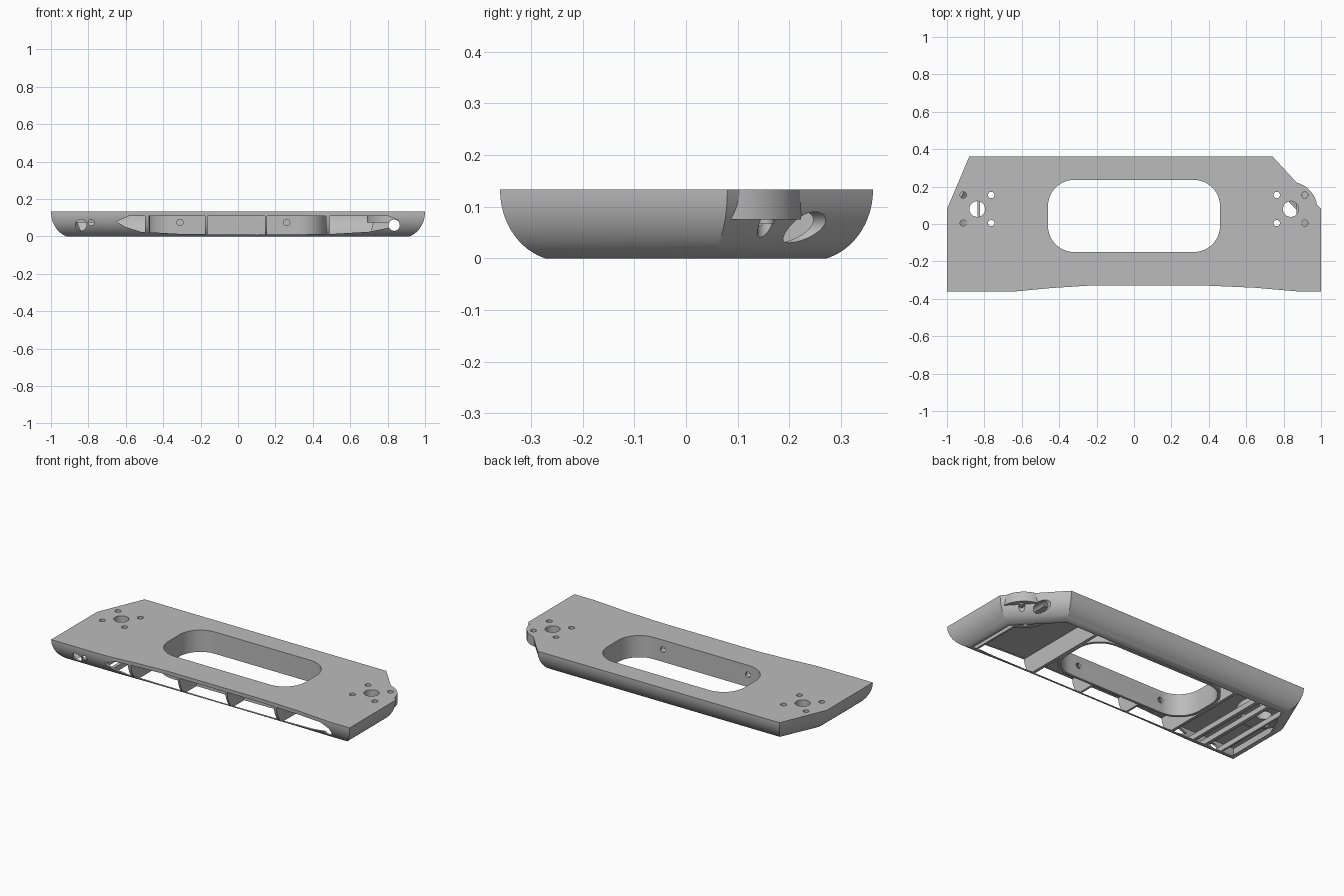
import bpy, bmesh, math
from mathutils import Matrix, Vector

old = bpy.data.objects.get("Cube")
if old:
    bpy.data.objects.remove(old, do_unlink=True)

grey = bpy.data.materials.new("light_grey")
grey.use_nodes = True
grey.diffuse_color = (0.5, 0.5, 0.5, 1)
grey.node_tree.nodes["Principled BSDF"].inputs["Base Color"].default_value = (0.5, 0.5, 0.5, 1)

H = 0.133       # overall height
ROOF = 0.111    # underside of the deck
HOLE_Y = 0.043  # centre of the hand opening


def loft(name, rings):
    """Closed solid through a stack of equal-length point rings."""
    bm = bmesh.new()
    rows = [[bm.verts.new(p) for p in ring] for ring in rings]
    n = len(rows[0])
    for a, b in zip(rows, rows[1:]):
        for i in range(n):
            j = (i + 1) % n
            bm.faces.new((a[i], a[j], b[j], b[i]))
    bm.faces.new(rows[0])
    bm.faces.new(rows[-1])
    bmesh.ops.recalc_face_normals(bm, faces=bm.faces)
    mesh = bpy.data.meshes.new(name)
    bm.to_mesh(mesh)
    bm.free()
    mesh.materials.append(grey)
    ob = bpy.data.objects.new(name, mesh)
    bpy.context.collection.objects.link(ob)
    return ob


def prism(name, pts, z0, z1):
    return loft(name, [[(x, y, z) for x, y in pts] for z in (z0, z1)])


def box(name, x0, x1, y0, y1, z0, z1):
    return prism(name, [(x0, y0), (x1, y0), (x1, y1), (x0, y1)], z0, z1)


def disc(name, x, y, r, z0, z1, n=32):
    return prism(name, [(x + r * math.cos(math.tau * i / n), y + r * math.sin(math.tau * i / n))
                        for i in range(n)], z0, z1)


def bore(x, z, r, y0, y1, n=32):
    """Cutter running front to back."""
    return loft("bore", [[(x + r * math.cos(math.tau * i / n), y, z + r * math.sin(math.tau * i / n))
                          for i in range(n)] for y in (y0, y1)])


def rounded(hx, hy, r, n=10):
    pts = []
    for k, (sx, sy) in enumerate([(1, 1), (-1, 1), (-1, -1), (1, -1)]):
        for i in range(n + 1):
            a = math.pi / 2 * (k + i / n)
            pts.append((sx * (hx - r) + r * math.cos(a), HOLE_Y + sy * (hy - r) + r * math.sin(a)))
    return pts


def boolean(ob, tool, op="DIFFERENCE", keep=False):
    mod = ob.modifiers.new(op, "BOOLEAN")
    mod.operation, mod.solver, mod.object = op, "EXACT", tool
    bpy.context.view_layer.update()
    bpy.context.view_layer.objects.active = ob
    bpy.ops.object.modifier_apply(modifier=mod.name)
    if not keep:
        bpy.data.objects.remove(tool, do_unlink=True)


# Hull: deck outline shrinking along a rounded side down to the base outline
TOP = [(-1, -.36), (-.63, -.36), (-.45, -.343), (-.25, -.33), (.4, -.33), (.65, -.341),
       (.87, -.36), (1, -.36), (1, .08), (.74, .362), (-.88, .362), (-1, .08)]
BASE = [(-.915, -.272), (-.63, -.272), (-.45, -.272), (-.25, -.272), (.4, -.272), (.65, -.272),
        (.84, -.272), (.915, -.272), (.915, .045), (.7, .272), (-.82, .272), (-.915, .06)]
ARC = math.radians(75)


def section(z, sx=1, sy=1):
    t = math.asin(max(0, 1 - max(z, 0) / H) * math.sin(ARC))
    f = (1 - math.cos(t)) / (1 - math.cos(ARC))
    return [((a + (c - a) * f) * sx, (b + (d - b) * f) * sy, z) for (a, b), (c, d) in zip(TOP, BASE)]


def levels(top, n=14):
    return [top * (i / n) ** 1.6 for i in range(n + 1)]


hull = loft("hull", [section(z) for z in levels(H)])
envelope = loft("envelope", [section(z, .998, .996) for z in levels(H)])

cavity = loft("cavity", [section(z, .985, .958) for z in [-.02] + levels(ROOF)])
boolean(hull, cavity)
boolean(hull, prism("opening", rounded(.46, .193, .14), -.1, .3))

# Long lens-shaped window in the front wall
lens = [(-.65, .08), (-.6, .05), (-.52, .025), (-.3, .013), (.1, .009), (.5, .013), (.7, .025),
        (.8, .045), (.86, .085), (.8, ROOF - .001), (-.58, ROOF - .001)]
boolean(hull, loft("window", [[(x, y, z) for x, z in lens] for y in (-.5, -.22)]))

# Motor pads under the deck; the left one bulges past the cut corner
pads = []
for side, name in ((1, "left_motor_pad"), (-1, "right_motor_pad")):
    pad = disc(name, side * .835, .08, .145, .075, H - (0 if side > 0 else .005), 48)
    if side < 0:
        boolean(pad, envelope, "INTERSECT", True)
    else:
        boolean(pad, box("trim", .5, .999, -.3, .4, 0, .3), "INTERSECT")
    pads.append(pad)
    spots = [(0, 0, .042)] + [(dx, dy, .017) for dx in (-.075, .075) for dy in (-.075, .075)]
    for dx, dy, r in spots:
        for target in (hull, pad):
            boolean(target, disc("drill", side * .838 + dx, .08 + dy, r, .04, .3, 24))

# Cable holes
for target in (hull, pads[0]):
    boolean(target, bore(.835, .06, .03, -.5, .5))
boolean(hull, bore(-.84, .06, .03, -.5, -.2))
boolean(hull, bore(-.785, .075, .016, -.5, -.2))

# Wall around the hand opening, with two screw holes in its front
ring = prism("opening_wall", rounded(.475, .208, .152), .001, ROOF + .004)
boolean(ring, prism("inside", rounded(.46, .193, .14), -.1, .3))
for x in (-.31, .26):
    boolean(ring, bore(x, .075, .017, -.3, -.05))

# Ribs, trimmed to the hull's rounded shape
ribs = [("right_rib", -.488, .018, .4, ROOF), ("right_centre_rib", -.17, .012, -.155, ROOF),
        ("left_centre_rib", .15, .012, -.155, ROOF), ("left_rib", .48, .018, .4, ROOF),
        ("left_channel_wall", .875, .012, .4, .07),
        ("right_inner_rail", -.64, .02, .4, .03), ("right_middle_rail", -.72, .02, .4, .03),
        ("right_outer_rail", -.83, .012, .4, .03)]
for name, x, w, back, top in ribs:
    rib = box(name, x - w / 2, x + w / 2, -.4, back, -.01, top + .002)
    boolean(rib, envelope, "INTERSECT", True)
bpy.data.objects.remove(envelope, do_unlink=True)

# Screw end showing below the left pad
disc("left_pad_screw", .913, .155, .0165, .067, .085, 20)

# Smooth curved sides, crisp edges
bpy.ops.object.select_all(action="DESELECT")
for ob in bpy.context.scene.objects:
    if ob.type == "MESH" and grey.name in ob.data.materials:
        ob.select_set(True)
        bpy.context.view_layer.objects.active = ob
bpy.ops.object.shade_smooth_by_angle(angle=math.radians(25))
